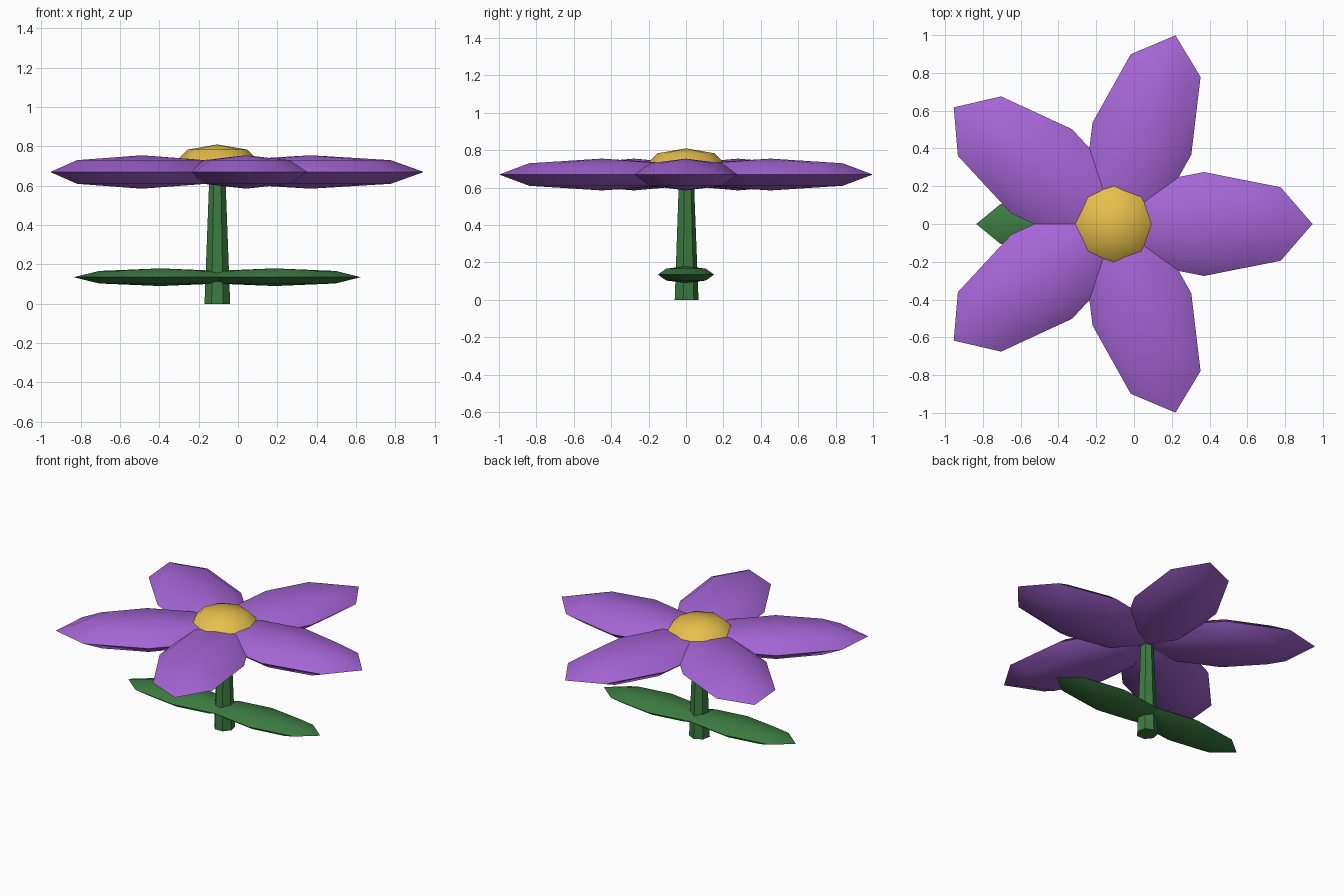
import bpy
from math import cos, sin, pi, radians

if "Cube" in bpy.data.objects:
    bpy.data.objects.remove(bpy.data.objects["Cube"])

CX = -0.105  # flower axis


def material(name, rgb):
    m = bpy.data.materials.new(name)
    m.diffuse_color = (*rgb, 1)
    m.use_nodes = True
    m.node_tree.nodes["Principled BSDF"].inputs["Base Color"].default_value = m.diffuse_color
    return m


purple = material("petal_purple", (0.38, 0.13, 0.67))
gold = material("centre_gold", (0.80, 0.52, 0.07))
green = material("leaf_green", (0.045, 0.20, 0.053))


def blob(name, offset, angle, z, radii, mat):
    """Low-poly ellipsoid placed at a distance from the flower axis."""
    bpy.ops.mesh.primitive_uv_sphere_add(
        segments=8, ring_count=4, radius=1,
        location=(CX + offset * cos(angle), offset * sin(angle), z),
        rotation=(0, 0, angle))
    ob = bpy.context.object
    ob.name = name
    ob.scale = radii
    bpy.ops.object.transform_apply(location=False, rotation=False, scale=True)
    bpy.ops.object.shade_smooth_by_angle(angle=radians(60))
    ob.data.materials.append(mat)
    return ob


# Tapered stem
bpy.ops.mesh.primitive_cone_add(vertices=7, radius1=0.067, radius2=0.041,
                                depth=0.67, location=(CX, 0, 0.335))
stem = bpy.context.object
stem.name = "stem"
stem.data.materials.append(green)

# Five petals around the axis
for i in range(5):
    blob(f"petal_{i + 1}", 0.475, i * 2 * pi / 5, 0.67, (0.575, 0.275, 0.085), purple)

# Domed flower centre
blob("flower_centre", 0, 0, 0.72, (0.215, 0.215, 0.09), gold)

# Two opposite leaves
for i in range(2):
    blob(f"leaf_{i + 1}", 0.29, i * pi, 0.135, (0.44, 0.15, 0.045), green)
